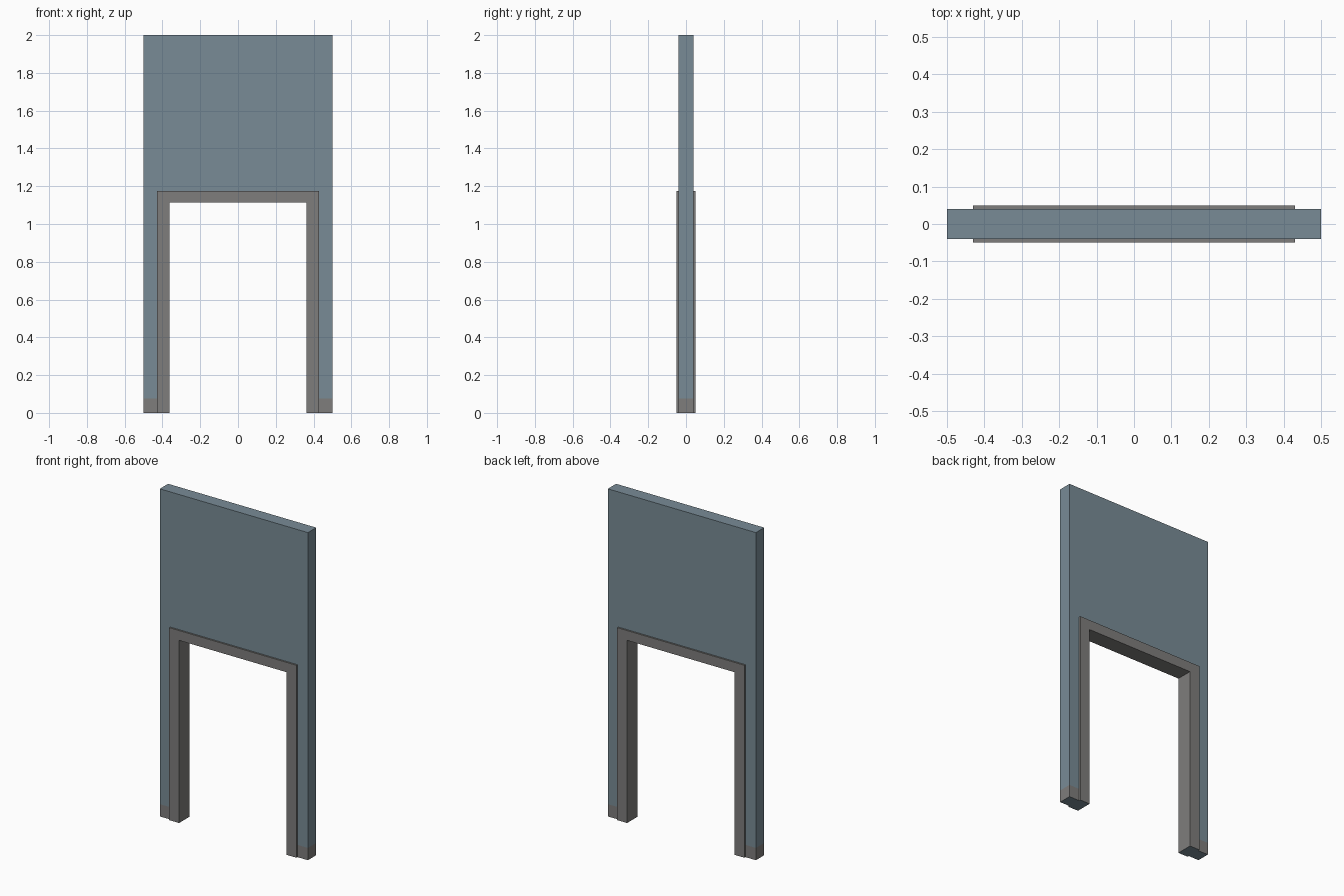
import bpy
import bmesh

cube = bpy.data.objects.get("Cube")
if cube:
    bpy.data.objects.remove(cube)


def make_material(name, rgb):
    mat = bpy.data.materials.new(name)
    mat.use_nodes = True
    color = (*rgb, 1)
    mat.diffuse_color = color
    mat.node_tree.nodes["Principled BSDF"].inputs["Base Color"].default_value = color
    return mat


wall_blue = make_material("wall_blue_grey", (0.19, 0.26, 0.305))
trim_grey = make_material("trim_grey", (0.21, 0.205, 0.2))


def make_arch(name, outer_x, outer_z, inner_x, inner_z, half_depth, materials):
    """Extrude an upside-down U profile along y."""
    profile = [(-outer_x, 0), (-inner_x, 0), (-inner_x, inner_z), (inner_x, inner_z),
               (inner_x, 0), (outer_x, 0), (outer_x, outer_z), (-outer_x, outer_z)]
    bm = bmesh.new()
    face = bm.faces.new([bm.verts.new((x, -half_depth, z)) for x, z in profile])
    extruded = bmesh.ops.extrude_face_region(bm, geom=[face], use_keep_orig=True)
    moved = [v for v in extruded["geom"] if isinstance(v, bmesh.types.BMVert)]
    bmesh.ops.translate(bm, verts=moved, vec=(0, 2 * half_depth, 0))
    bmesh.ops.recalc_face_normals(bm, faces=bm.faces)
    mesh = bpy.data.meshes.new(name)
    for mat in materials:
        mesh.materials.append(mat)
    obj = bpy.data.objects.new(name, mesh)
    bpy.context.collection.objects.link(obj)
    return obj, bm


# Wall panel with a doorway and a flush painted skirting band
skirting_height = 0.075
wall, bm = make_arch("doorway_wall", 0.5, 2, 0.43, 1.175, 0.04, [wall_blue, trim_grey])
bmesh.ops.bisect_plane(bm, geom=bm.verts[:] + bm.edges[:] + bm.faces[:],
                       plane_co=(0, 0, skirting_height), plane_no=(0, 0, 1))
for f in bm.faces:
    upright = abs(f.normal.z) < 0.5
    f.material_index = int(upright and f.calc_center_median().z < skirting_height)
bm.to_mesh(wall.data)
bm.free()

# Door frame lining the opening, slightly proud of the wall; underside is wall coloured
frame, bm = make_arch("door_frame", 0.43, 1.175, 0.363, 1.115, 0.05, [trim_grey, wall_blue])
for f in bm.faces:
    f.material_index = int(f.normal.z < -0.5 and f.calc_center_median().z < skirting_height)
bm.to_mesh(frame.data)
bm.free()
